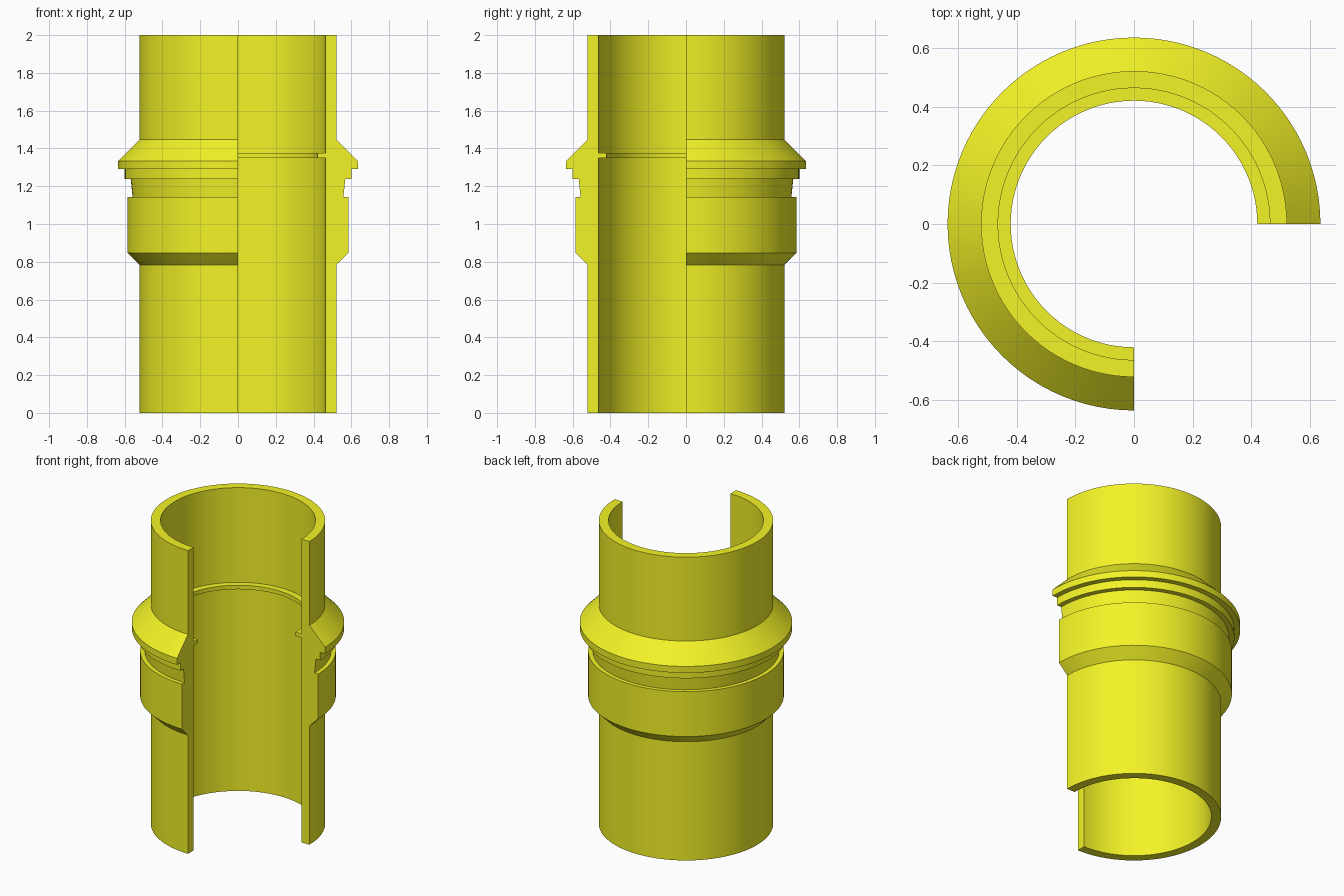
import bpy, bmesh
from math import cos, sin, radians

if "Cube" in bpy.data.objects:
    bpy.data.objects.remove(bpy.data.objects["Cube"])

SWEEP, STEPS = 270, 72   # three-quarter cutaway, open towards +x / -y

yellow = bpy.data.materials.new("yellow")
yellow.diffuse_color = (0.9, 0.9, 0.02, 1)
yellow.use_nodes = True
yellow.node_tree.nodes["Principled BSDF"].inputs["Base Color"].default_value = yellow.diffuse_color


def lathe(name, profile):
    """Sweep a closed (radius, z) profile round z and cap both cut faces."""
    bm = bmesh.new()
    rings = []
    for i in range(STEPS + 1):
        a = radians(SWEEP * i / STEPS)
        rings.append([bm.verts.new((r * cos(a), r * sin(a), z)) for r, z in profile])
    n = len(profile)
    for a, b in zip(rings, rings[1:]):
        for j in range(n):
            k = (j + 1) % n
            bm.faces.new((a[j], b[j], b[k], a[k]))
    bm.faces.new(rings[0])
    bm.faces.new(rings[-1][::-1])
    bmesh.ops.recalc_face_normals(bm, faces=bm.faces)
    mesh = bpy.data.meshes.new(name)
    bm.to_mesh(mesh)
    bm.free()
    mesh.materials.append(yellow)
    ob = bpy.data.objects.new(name, mesh)
    bpy.context.collection.objects.link(ob)
    bpy.ops.object.select_all(action='DESELECT')
    ob.select_set(True)
    bpy.context.view_layer.objects.active = ob
    bpy.ops.object.shade_smooth_by_angle(angle=radians(25))
    return ob


R_IN, R_OUT = 0.463, 0.521

# Straight pipe with the small stop rib inside the bore
lathe("pipe_with_stop_rib", [
    (R_OUT, 0), (R_OUT, 2), (R_IN, 2), (R_IN, 1.376),
    (0.42, 1.376), (0.42, 1.35), (R_IN, 1.35), (R_IN, 0)])

# Outer collar: chamfered sleeve, groove, stepped shoulder and conical flange
lathe("collar", [
    (R_OUT, 0.783), (0.585, 0.847), (0.585, 1.143), (0.558, 1.143),
    (0.568, 1.238), (0.6, 1.238), (0.6, 1.29), (0.635, 1.29),
    (0.635, 1.333), (R_OUT, 1.447)])
